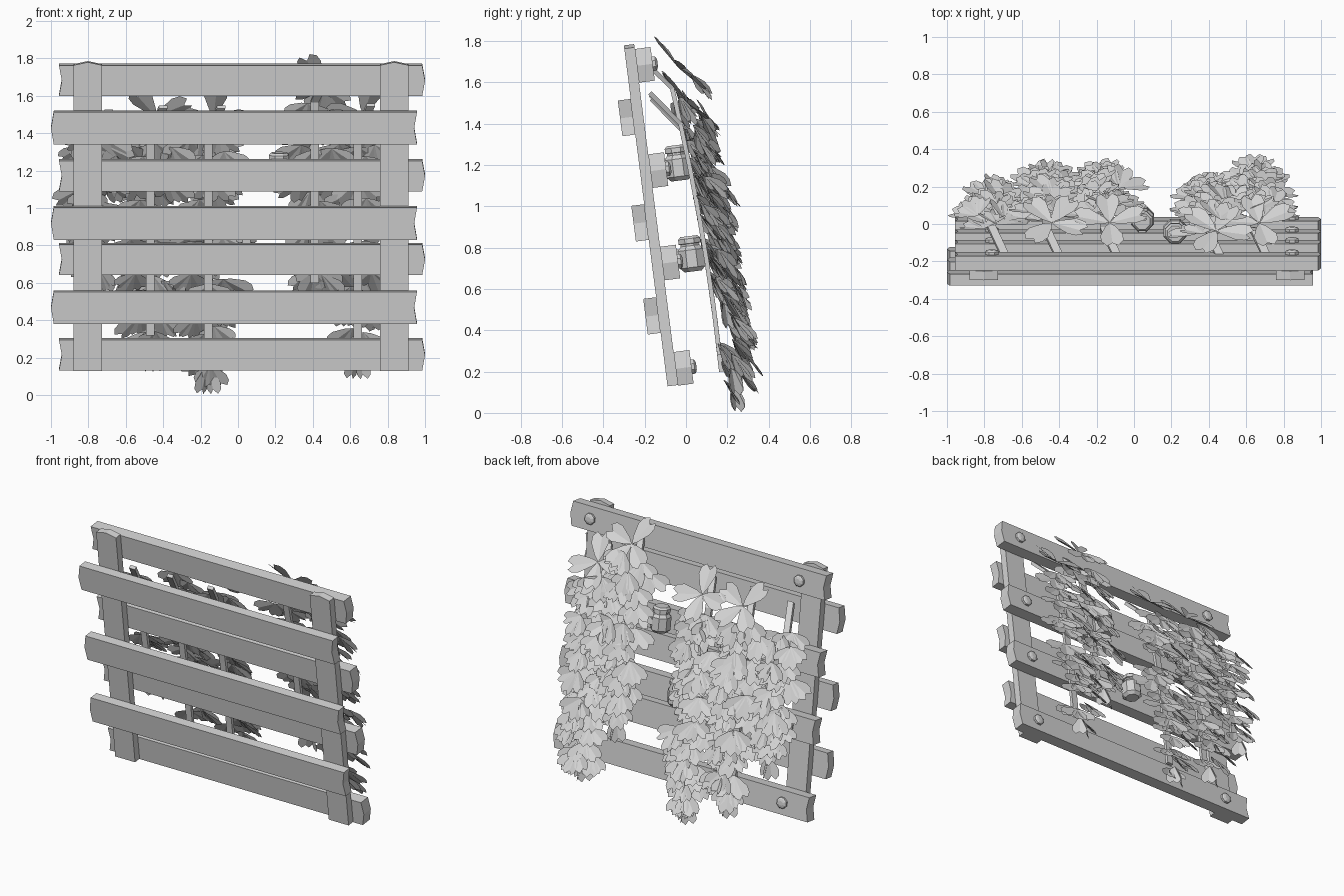
import bpy, bmesh, random
from math import radians, sin, cos, pi
from mathutils import Vector, Matrix

random.seed(4)
cube = bpy.data.objects.get("Cube")
if cube:
    bpy.data.objects.remove(cube, do_unlink=True)

grey = bpy.data.materials.new("plain_grey")
grey.use_nodes = True
GREY = (0.65, 0.65, 0.65, 1)
grey.diffuse_color = GREY
grey.node_tree.nodes["Principled BSDF"].inputs["Base Color"].default_value = GREY

LEAN = Matrix.Rotation(radians(7.3), 4, 'X')
FENCE = Matrix.Translation((0, -0.17, 0.955)) @ LEAN


def finish(name, bm, matrix=None, closed=True):
    if closed:
        bmesh.ops.recalc_face_normals(bm, faces=bm.faces)
    mesh = bpy.data.meshes.new(name)
    bm.to_mesh(mesh)
    bm.free()
    mesh.materials.append(grey)
    obj = bpy.data.objects.new(name, mesh)
    bpy.context.collection.objects.link(obj)
    if matrix:
        obj.matrix_world = matrix
    return obj


def board(name, outline, y0, y1):
    """Extrude an x-z outline through the fence thickness."""
    bm = bmesh.new()
    face = bm.faces.new([bm.verts.new((x, y0, z)) for x, z in outline])
    ext = bmesh.ops.extrude_face_region(bm, geom=[face])
    verts = [g for g in ext["geom"] if isinstance(g, bmesh.types.BMVert)]
    bmesh.ops.translate(bm, vec=(0, y1 - y0, 0), verts=verts)
    return finish(name, bm, FENCE)


def lathe(name, profile, matrix, sides=8):
    """Spin (radius, height) pairs around z."""
    bm = bmesh.new()
    rings = [[bm.verts.new((r * cos(2 * pi * (i + .5) / sides), r * sin(2 * pi * (i + .5) / sides), h))
              for i in range(sides)] for r, h in profile]
    for a, b in zip(rings, rings[1:]):
        for i in range(sides):
            j = (i + 1) % sides
            bm.faces.new((a[i], a[j], b[j], b[i]))
    bm.faces.new(rings[0])
    bm.faces.new(rings[-1])
    return finish(name, bm, matrix)


# Horizontal planks: one end bulges, the other is slightly hollow
def plank(name, z, half, direction, y0, y1):
    a, b = -0.957 * direction, 0.985 * direction
    hollow, bulge = a + 0.015 * direction, b + 0.015 * direction
    board(name, [(a, z - half), (b, z - half), (bulge, z), (b, z + half),
                 (a, z + half), (hollow, z)], y0, y1)


for i, z in enumerate((0.486, -0.028, -0.482)):
    plank(f"front_plank_{i}", z, 0.087, -1, -0.088, -0.025)

BACK_ROWS = (0.728, 0.214, -0.237, -0.751)
for i, z in enumerate(BACK_ROWS):
    plank(f"back_plank_{i}", z, 0.082, 1, 0.025, 0.102)

# Upright posts with a slightly peaked top
for side, x in (("right", -0.803), ("left", 0.835)):
    w, h = 0.076, 0.83
    board(f"{side}_post", [(x - w, -h), (x + w, -h), (x + w, h - .012),
                           (x, h + .004), (x - w, h - .012)], -0.025, 0.025)

# Bolts on the back planks
for x in (-0.76, 0.845):
    for i, z in enumerate(BACK_ROWS):
        spot = FENCE @ Matrix.Translation((x, 0.1, z)) @ Matrix.Rotation(radians(-90), 4, 'X')
        lathe("bolt", [(.038, 0), (.038, .016), (.03, .022), (.016, .026)], spot)

# Small hanging jars with lids
JAR = [(.045, 0), (.066, .02), (.066, .105), (.05, .125), (.05, .135),
       (.058, .137), (.058, .16), (.045, .172)]
for name, spot in (("upper_jar", (0.22, -0.03, 1.125)), ("lower_jar", (0.045, 0.035, 0.685))):
    place = Matrix.Translation(spot) @ LEAN
    lathe(name, JAR, place)
    bm = bmesh.new()
    bmesh.ops.create_cube(bm, size=1, matrix=Matrix.Translation((0, -.055, .09))
                          @ Matrix.Diagonal((.04, .05, .05, 1)))
    finish(name + "_bracket", bm, place)


# Vines
def stem_y(z):
    return 0.235 - 0.085 * z - 0.05 * z * z


def ribbon(name, path, width, thick):
    """Sweep a flat rectangle along a path that runs mostly in y-z."""
    bm = bmesh.new()
    rings = []
    for i, p in enumerate(path):
        t = (path[min(i + 1, len(path) - 1)] - path[max(i - 1, 0)]).normalized()
        n = Vector((0, -t.z, t.y)).normalized() * thick / 2
        s = Vector((width / 2, 0, 0))
        rings.append([bm.verts.new(p + o) for o in (s + n, n - s, -s - n, s - n)])
    for a, b in zip(rings, rings[1:]):
        for i in range(4):
            j = (i + 1) % 4
            bm.faces.new((a[i], a[j], b[j], b[i]))
    bm.faces.new(rings[0])
    bm.faces.new(rings[-1])
    finish(name, bm)


HALF_LEAF = ((.14, .2), (.31, .62), (.29, .86), (.15, 1.0))


def leaf(bm, base, d, n, size):
    """Heart-ended leaf folded along its midrib."""
    d = d.normalized()
    side = d.cross(n).normalized()
    n = side.cross(d)
    root = bm.verts.new(base)
    notch = bm.verts.new(base + d * size * 0.84)
    for s in (1, -1):
        edge = [bm.verts.new(base + size * (d * v + side * u * s + n * u * 0.25))
                for u, v in HALF_LEAF]
        loop = [root] + edge + [notch]
        bm.faces.new(loop if s > 0 else loop[::-1])


def vine(name, x, top, bottom, spread, crown_turn):
    # Flat stem reaching over the boards, then hanging down
    zs = [top - 0.1 - (top - bottom - 0.3) * i / 5 for i in range(6)]
    path = [Vector((x + 0.07, stem_y(top) - 0.17, top + 0.05))]
    path += [Vector((x, stem_y(z) - 0.045, z)) for z in zs]
    ribbon(name + "_stem", path, 0.045, 0.022)

    bm = bmesh.new()
    # Open crown of large leaves; one vine has none
    if crown_turn is not None:
        normal = Vector((0, 0.7, 0.7))
        crown = Vector((x + 0.03, stem_y(top) + 0.01, top))
        for k in (0, 100, 180, 255):
            turn = Matrix.Rotation(radians(k + crown_turn), 3, normal)
            leaf(bm, crown, turn @ Vector((0, -0.7, 0.7)) + normal * 0.08, normal, 0.2)
    # Drooping triplets in staggered layers, all facing away from the fence
    z, level = top - 0.07, 0
    while z > bottom + 0.17:
        taper = min(1, 0.1 + (z - bottom) / 0.85)
        for across in ((-1, 0.1, 1) if level % 2 else (-0.5, 0.5)):
            across += random.uniform(-0.2, 0.2)
            depth = random.uniform(-0.055, 0.085 - 0.04 * abs(across))
            base = Vector((x + across * spread * taper, stem_y(z) + depth,
                           z + random.uniform(-.04, .04)))
            n = Vector((across * 0.35, 0.9, random.uniform(0.4, 0.75)))
            droop = Vector((across * 0.3, n.z, -0.9))
            for fan in (-1, 0, 1):
                angle = fan * (22 + 24 * taper) + random.uniform(-10, 10)
                turn = Matrix.Rotation(radians(angle), 3, n)
                leaf(bm, base, turn @ droop, n, random.uniform(0.13, 0.175))
        z -= 0.088
        level += 1
    # Closing tip
    tip = Vector((x, stem_y(bottom) - 0.01, bottom + 0.16))
    for lean in (-0.25, 0.2):
        leaf(bm, tip, Vector((lean, 0.15, -1)), Vector((lean * 4, 1, 0.2)), 0.16)
    finish(name + "_leaves", bm, closed=False)


for i, spec in enumerate(((-0.76, 1.47, 0.45, 0.07, None), (-0.47, 1.49, 0.12, 0.1, -35),
                          (-0.16, 1.49, 0.0, 0.09, 5), (0.41, 1.67, 0.4, 0.085, -25),
                          (0.64, 1.5, 0.08, 0.1, 15))):
    vine(f"vine_{i}", *spec)
